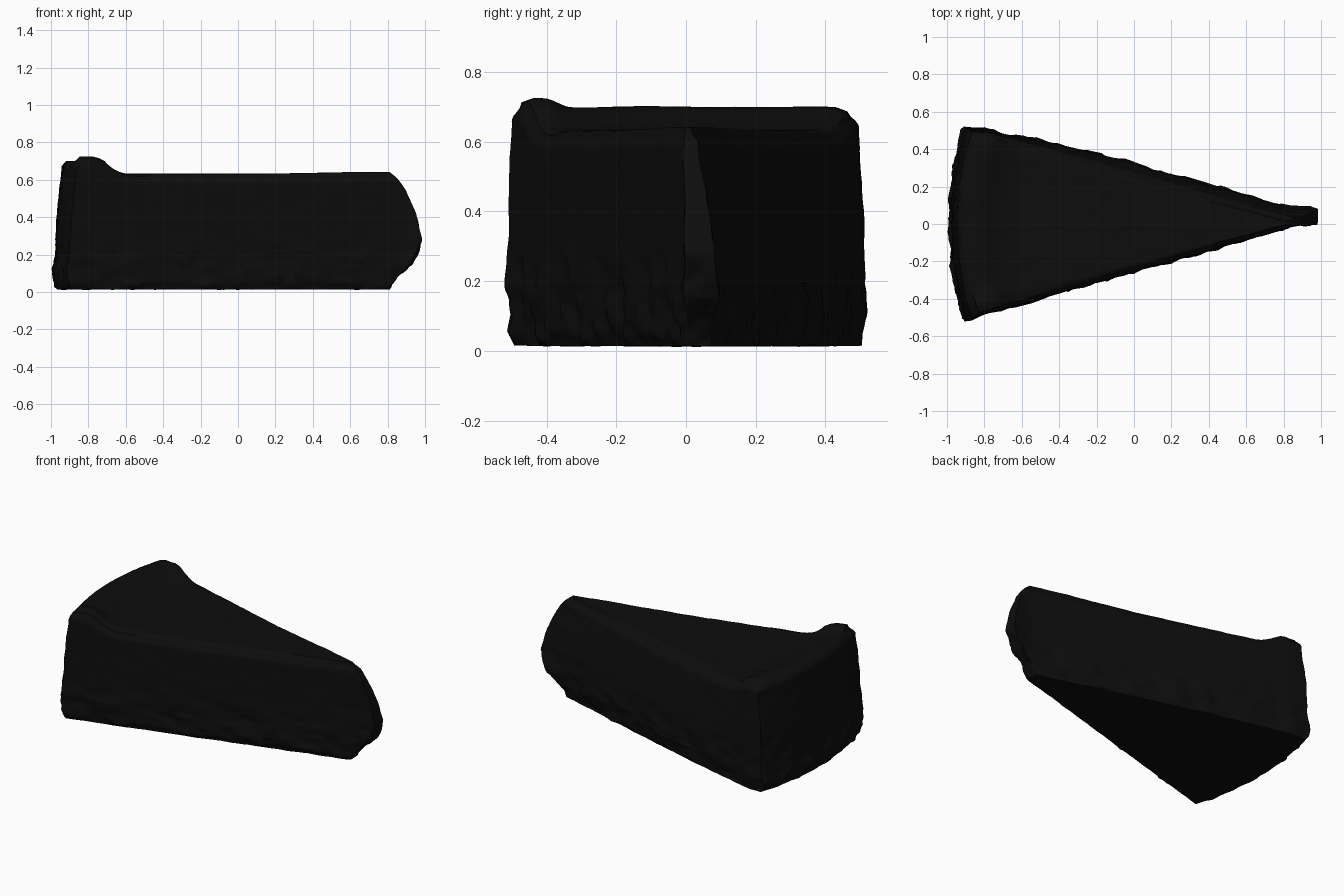
import bpy
import bmesh
import math
from mathutils import Vector, noise

if "Cube" in bpy.data.objects:
    bpy.data.objects.remove(bpy.data.objects["Cube"], do_unlink=True)


def curve(points, v):
    """Piecewise linear lookup of v in (input, output) pairs."""
    if v <= points[0][0]:
        return points[0][1]
    for (a, p), (b, q) in zip(points, points[1:]):
        if v <= b:
            return p + (q - p) * (v - a) / (b - a)
    return points[-1][1]


def smooth(a, b, v):
    k = min(max((v - a) / (b - a), 0), 1)
    return k * k * (3 - 2 * k)


# Profiles by height: pointed end, crust end and bulge of the left cut
TIP = [(0, .80), (.03, .82), (.09, .86), (.15, .94), (.28, .985), (.42, .95),
       (.54, .90), (.61, .85), (.64, .81)]
BACK = [(0, -.95), (.03, -.98), (.08, -.995), (.2, -.98), (.4, -.97),
        (.6, -.95), (.67, -.945), (.71, -.91)]
BULGE = [(0, .025), (.1, .055), (.3, .05), (.5, .02), (.62, 0)]


def top_height(x, s):
    """Flat filling rising to a crust ridge, highest at the right corner."""
    rise = 1 - smooth(-.89, -.64, x)
    corner = .025 * smooth(.7, .9, -s) * rise
    return .632 + .01 * smooth(0, .8, x) + .068 * rise + corner


def place(co):
    """Map a point of the unit block onto the wedge."""
    t, s, w = co.x + .5, co.y * 2, co.z + .5
    x = -.95 + 1.76 * t
    z = .015 + (top_height(x, s) - .015) * w
    back = curve(BACK, z) + .08 * s * s
    x = back + (curve(TIP, z) - back) * t
    left = max(.27 - .283 * x, .03) + curve(BULGE, z) * smooth(-1.2, 0, x)
    right = min(-.255 + .285 * x, -.005)
    # Round the upper, lower and crust edges
    left -= .025 * smooth(.93, 1, w) + .02 * smooth(.06, 0, t)
    right += .02 * smooth(.93, 1, w) + .015 * smooth(.06, 0, w)
    right = min(right, left - .015)
    y = (left + right) / 2 + (left - right) / 2 * s
    z -= .012 * smooth(.92, 1, abs(s)) * smooth(.8, 1, w)
    return Vector((x, y, z))


def crumble(p, w):
    """Rough crumbs, strongest low on the walls."""
    rough = .004 + .016 * (1 - smooth(.1, .35, p.z))
    if w > .499:
        rough = .003
    if w < -.499:
        rough = .004
    n = noise.noise_vector(p * 11) + .5 * noise.noise_vector(p * 25)
    return p + n * rough


# Cake slice
bm = bmesh.new()
bmesh.ops.create_cube(bm, size=1)
bmesh.ops.subdivide_edges(bm, edges=bm.edges[:], cuts=47, use_grid_fill=True)
for v in bm.verts:
    w = v.co.z
    v.co = crumble(place(v.co), w)
    v.co.z = max(v.co.z, 0)
bmesh.ops.recalc_face_normals(bm, faces=bm.faces[:])
mesh = bpy.data.meshes.new("cake_slice")
bm.to_mesh(mesh)
bm.free()
cake = bpy.data.objects.new("cake_slice", mesh)
bpy.context.collection.objects.link(cake)

# Dark chocolate colour
mat = bpy.data.materials.new("near_black")
mat.use_nodes = True
colour = (.004, .004, .004, 1)
mat.diffuse_color = colour
mat.node_tree.nodes["Principled BSDF"].inputs["Base Color"].default_value = colour
mesh.materials.append(mat)

bpy.context.view_layer.objects.active = cake
cake.select_set(True)
bpy.ops.object.shade_smooth_by_angle(angle=math.radians(50))
